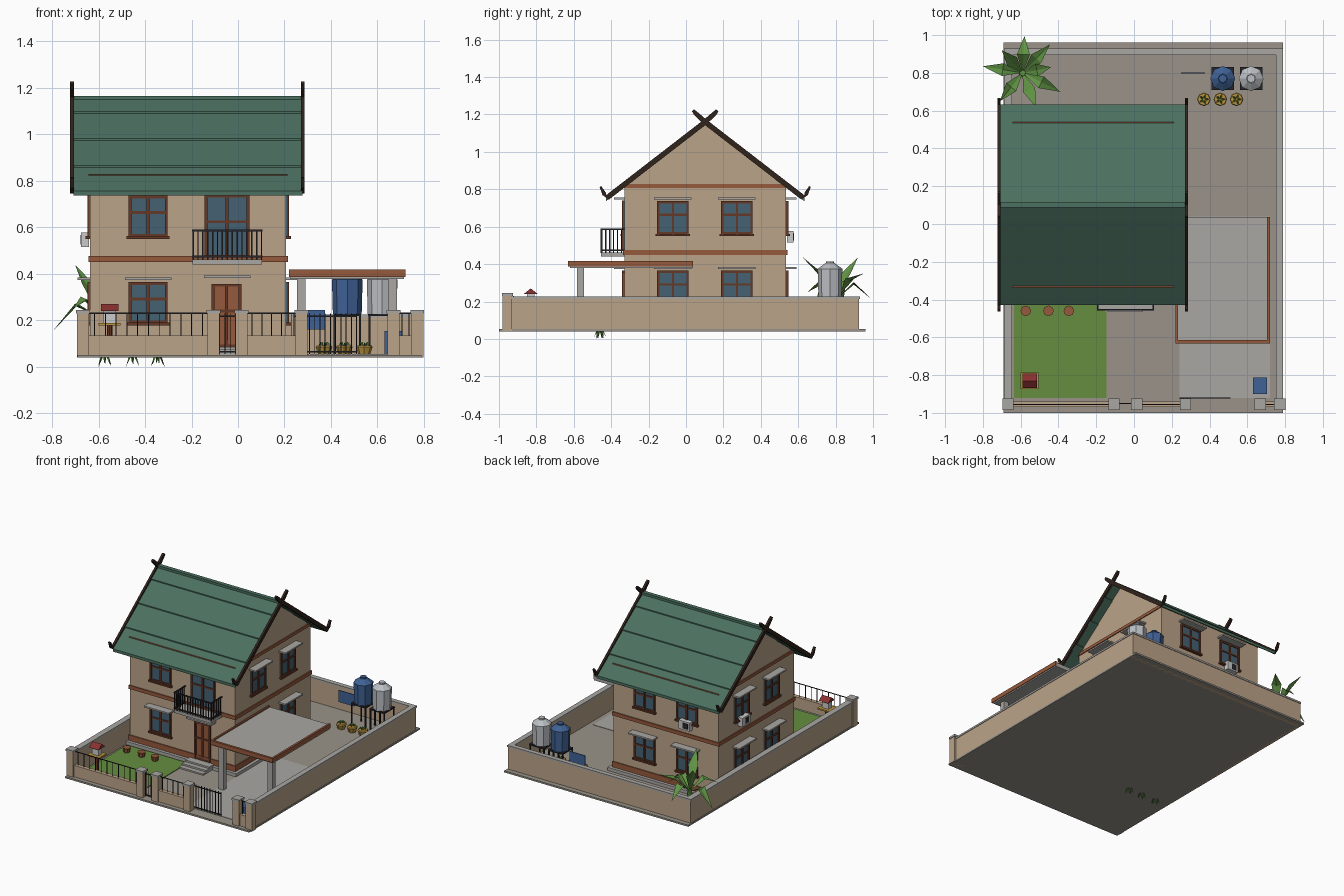
import bpy, bmesh, math
from mathutils import Matrix, Vector

if "Cube" in bpy.data.objects:
    bpy.data.objects.remove(bpy.data.objects["Cube"])

COL = dict(wall=(.50, .37, .25), roof=(.07, .16, .115), glass=(.06, .12, .17), brown=(.13, .04, .02),
           dark=(.03, .017, .012), terra=(.30, .10, .045), grey=(.40, .39, .37), paving=(.32, .29, .25),
           black=(.02, .02, .025), lawn=(.13, .27, .05), blue=(.05, .12, .30), silver=(.5, .52, .55),
           leaf=(.12, .30, .06), red=(.25, .03, .03), white=(.7, .7, .68), gold=(.5, .3, .05))
parts = {}


def bm_of(name, col):
    return parts.setdefault(name, (bmesh.new(), col))[0]


def box(name, col, x0, x1, y0, y1, z0, z1):
    m = Matrix.Translation(((x0 + x1) / 2, (y0 + y1) / 2, (z0 + z1) / 2))
    m = m @ Matrix.Diagonal((abs(x1 - x0), abs(y1 - y0), abs(z1 - z0), 1))
    bmesh.ops.create_cube(bm_of(name, col), size=1, matrix=m)


def cone(name, col, x, y, z0, z1, r0, r1, n=8):
    bmesh.ops.create_cone(bm_of(name, col), cap_ends=True, segments=n, radius1=r0, radius2=r1, depth=z1 - z0,
                          matrix=Matrix.Translation((x, y, (z0 + z1) / 2)))


def prism_x(name, col, pts, x0, x1):
    """Extrude a (y, z) profile along x."""
    bm = bm_of(name, col)
    a = [bm.verts.new((x0, y, z)) for y, z in pts]
    b = [bm.verts.new((x1, y, z)) for y, z in pts]
    bm.faces.new(a)
    bm.faces.new(b[::-1])
    for i in range(len(pts)):
        j = (i + 1) % len(pts)
        bm.faces.new((a[j], a[i], b[i], b[j]))


def leaf(name, base, tip, width, rise):
    bm = bm_of(name, 'leaf')
    b, t = Vector(base), Vector(tip)
    side = (t - b).cross(Vector((0, 0, 1)))
    if side.length < 1e-4:
        side = Vector((1, 0, 0))
    side = side.normalized() * width / 2
    mid = b.lerp(t, .5) + Vector((0, 0, rise))
    up = Vector((0, 0, .012))
    v = [bm.verts.new(p) for p in (b, mid, t, mid + side + up, mid - side + up)]
    for f in ((0, 3, 1), (3, 2, 1), (0, 1, 4), (1, 2, 4)):
        bm.faces.new([v[i] for i in f])


# Ground, lawn, driveway
box('ground_slab', 'paving', -.69, .79, -1, .96, .04, .052)
box('lawn', 'lawn', -.635, -.145, -.92, -.37, .05, .057)
box('driveway', 'grey', .24, .72, -.92, .04, .05, .055)

# Boundary walls with coping
for n, x0, x1, y0, y1 in (('left', -.685, -.65, -.95, .925), ('right', .755, .785, -.95, .925),
                          ('back', -.685, .785, .895, .925)):
    box('boundary_wall', 'wall', x0, x1, y0, y1, .04, .215)
    box('wall_coping', 'grey', x0 - .004, x1 + .004, y0, y1 + .004, .213, .226)

# Front fence: posts, low walls, railings
for x in (-.667, -.106, .015, .273, .668, .771):
    box('fence_post', 'wall', x - .026, x + .026, -.98, -.93, .04, .232)
    box('post_cap', 'grey', x - .03, x + .03, -.985, -.925, .23, .245)
for x0, x1 in ((-.64, -.13), (.04, .25), (.69, .75)):
    box('low_wall', 'wall', x0, x1, -.97, -.94, .04, .135)
    box('fence_rail', 'black', x0, x1, -.957, -.953, .228, .233)
    n = max(2, round((x1 - x0) / .045))
    for i in range(n):
        x = x0 + (i + .5) * (x1 - x0) / n
        box('fence_rail', 'black', x - .002, x + .002, -.957, -.953, .135, .232)
# Gates
for x0, x1, y in ((-.08, -.01, -.95), (.24, .51, -.922)):
    for z in (.062, .215):
        box('gate', 'black', x0, x1, y - .003, y + .003, z, z + .006)
    n = round((x1 - x0) / .023)
    for i in range(n + 1):
        x = x0 + i * (x1 - x0) / n
        box('gate', 'black', x - .002, x + .002, y - .002, y + .002, .056, .23)

# House body with gables, bands and plinth
X0, X1, Y0, Y1, YC = -.636, .207, -.33, .535, .1025
prism_x('house_body', 'wall', [(Y0, .05), (Y1, .05), (Y1, .815), (YC, 1.145), (Y0, .815)], X0, X1)
for nm, c, e, z0, z1 in (('plinth', 'grey', .03, .05, .075), ('skirting', 'terra', .008, .075, .115),
                         ('floor_band', 'terra', .008, .45, .476), ('eaves_band', 'terra', .006, .806, .828)):
    box(nm, c, X0 - e, X1 + e, Y0 - e, Y1 + e, z0, z1)
for i in range(3):
    box('entry_steps', 'grey', -.15, .045, -.36 - .035 * (3 - i), -.34, .05, .062 + i * .012)

# Roof: overlapping courses on both slopes
K = .775


def rz(d):
    return 1.16 - K * d


for s in (-1, 1):
    for d0, d1 in ((.38, .53), (.23, .39), (.08, .24), (0, .09)):
        prism_x('roof_courses', 'roof', [(YC + s * d0, rz(d0)), (YC + s * d1, rz(d1) + .008),
                                         (YC + s * d1, rz(d1) - .012), (YC + s * d0, rz(d0) - .018)], -.708, .278)
    # Barge boards ending in crossed horns and upturned tails
    for x0 in (-.722, .27):
        path = [(-.065, 1.222), (-.05, 1.205), (0, 1.16), (.522, .757), (.54, .775), (.56, .815)]
        hw = [.008, .012, .014, .014, .011, .005]
        top, low = [], []
        for i, (d, z) in enumerate(path):
            a, b = path[max(i - 1, 0)], path[min(i + 1, len(path) - 1)]
            t = Vector((b[0] - a[0], b[1] - a[1])).normalized()
            top.append((YC + s * (d - t.y * hw[i]), z + t.x * hw[i]))
            low.append((YC + s * (d + t.y * hw[i]), z - t.x * hw[i]))
        for i in range(len(path) - 1):
            prism_x('barge_boards', 'dark', [top[i], top[i + 1], low[i + 1], low[i]], x0, x0 + .016)
box('ridge_cap', 'roof', -.708, .278, YC - .015, YC + .015, 1.145, 1.166)


# Openings: box in facade coordinates (u along wall, d outward)
def fbox(face, name, col, u0, u1, d0, d1, z0, z1):
    if face in 'FB':
        y = (lambda d: Y0 - d) if face == 'F' else (lambda d: Y1 + d)
        box(name, col, u0, u1, y(d0), y(d1), z0, z1)
    else:
        x = (lambda d: X1 + d) if face == 'R' else (lambda d: X0 - d)
        box(name, col, x(d0), x(d1), u0, u1, z0, z1)


def frame(face, nm, u, w, z0, z1, fill):
    a, b, t = u - w / 2, u + w / 2, .012
    fbox(face, nm + '_panel', fill, a, b, -.01, .004, z0, z1)
    for c in (a + t / 2, u, b - t / 2):
        fbox(face, nm + '_frame', 'brown', c - t / 2, c + t / 2, -.01, .012, z0, z1)
    for z in (z0, z0 + (z1 - z0) * .55, z1 - t):
        fbox(face, nm + '_frame', 'brown', a, b, -.01, .01, z, z + t)


def canopy(face, u, w, z):
    fbox(face, 'canopies', 'grey', u - w / 2, u + w / 2, -.01, .055, z, z + .011)


cols = {'F': (-.387,), 'B': (-.387, -.045), 'R': (-.07, .272), 'L': (-.07, .272)}
for f, us in cols.items():
    for u in us:
        for z in (.188, .56):
            frame(f, 'window', u, .168, z, z + .177, 'glass')
            fbox(f, 'window_sill', 'brown', u - .092, u + .092, -.01, .02, z - .01, z + .002)
            canopy(f, u, .2, z + .186)
frame('F', 'balcony_door', -.047, .193, .47, .74, 'glass')
frame('F', 'front_door', -.05, .128, .085, .357, 'terra')
canopy('F', -.047, .2, .383)
canopy('F', -.047, .23, .746)

# Balcony
box('balcony_slab', 'grey', -.195, .103, -.455, -.32, .44, .462)
for z in (.47, .583):
    box('balcony_rail', 'black', -.197, .105, -.457, -.449, z, z + .008)
    for x in (-.193, .101):
        box('balcony_rail', 'black', x - .004, x + .004, -.457, -.33, z, z + .008)
for i in range(15):
    x = -.193 + i * .021
    box('balcony_rail', 'black', x - .003, x + .003, -.456, -.45, .46, .585)
for i in range(6):
    for x in (-.193, .101):
        y = -.45 + i * .021
        box('balcony_rail', 'black', x - .003, x + .003, y - .003, y + .003, .46, .585)

# Air conditioners on the back and left walls
for f, u in (('B', -.387), ('L', .272)):
    fbox(f, 'air_conditioner', 'white', u - .045, u + .045, .005, .04, .515, .578)
    fbox(f, 'air_conditioner_grille', 'black', u - .03, u + .01, .039, .042, .526, .567)

# Carport
box('carport_roof', 'grey', .225, .715, -.62, .037, .378, .408)
box('carport_trim', 'terra', .22, .72, -.632, -.615, .387, .418)
box('carport_trim', 'terra', .22, .232, -.632, .037, .387, .418)
box('carport_trim', 'terra', .705, .72, -.632, .037, .387, .418)
for x in (.272, .665):
    box('carport_column', 'grey', x - .019, x + .019, -.583, -.545, .05, .38)

# Water tanks on stands
for x, c in ((.47, 'blue'), (.62, 'silver')):
    n = c + '_water_tank'
    cone(n, c, x, .77, .228, .375, .062, .066)
    cone(n, c, x, .77, .375, .405, .066, .025)
    cone(n, c, x, .77, .405, .415, .022, .022)
    box('tank_stand', 'black', x - .06, x + .06, .71, .83, .218, .228)
    for dx in (-.055, .055):
        for y in (.715, .825):
            box('tank_stand', 'black', x + dx - .004, x + dx + .004, y - .004, y + .004, .05, .22)

# Blue board and bin
box('blue_board', 'blue', .25, .375, .797, .803, .16, .245)
box('bin', 'blue', .63, .705, -.9, -.812, .05, .155)

# Pots: beside the tanks, and by the lawn with trailing leaves
for x in (.37, .457, .543):
    cone('round_pots', 'gold', x, .66, .05, .085, .024, .036)
    cone('round_pots', 'gold', x, .66, .085, .092, .036, .032)
    for k in range(5):
        a = k * 1.257
        leaf('pot_plants', (x, .66, .088), (x + .028 * math.cos(a), .66 + .028 * math.sin(a), .095), .012, .004)
for x in (-.573, -.453, -.345):
    cone('lawn_pots', 'terra', x, -.46, .052, .09, .02, .028)
    for k in range(6):
        a = k * 1.047 + x
        leaf('trailing_leaves', (x, -.46, .06),
             (x + .032 * math.cos(a), -.46 + .032 * math.sin(a), .0 + .006 * (k % 3)), .014, .0)

# Spirit house shrine
cone('shrine_post', 'brown', -.552, -.83, .05, .18, .012, .012)
box('shrine_platform', 'gold', -.6, -.505, -.873, -.787, .178, .188)
box('shrine_body', 'white', -.578, -.526, -.85, -.81, .188, .245)
prism_x('shrine_roof', 'red', [(-.868, .24), (-.792, .24), (-.83, .27)], -.59, -.514)

# Broad-leaved plant in the back corner
cone('plant_trunk', 'leaf', -.59, .80, .05, .23, .022, .016)
for tip, rise in (((-.80, .835, .15), .08), ((-.58, .995, .21), .08), ((-.445, .95, .35), .03),
                  ((-.39, .70, .22), .07), ((-.52, .62, .44), .02), ((-.71, .65, .25), .06),
                  ((-.70, .92, .438), .02), ((-.44, .83, .25), .07)):
    leaf('plant_leaves', (-.59, .80, .21), tip, .068, rise)

# Turn the collected parts into objects
mats = {}
for c, rgb in COL.items():
    mats[c] = bpy.data.materials.new(c)
    mats[c].diffuse_color = (*rgb, 1)
for name, (bm, col) in parts.items():
    bmesh.ops.recalc_face_normals(bm, faces=bm.faces)
    me = bpy.data.meshes.new(name)
    bm.to_mesh(me)
    bm.free()
    me.materials.append(mats[col])
    bpy.context.collection.objects.link(bpy.data.objects.new(name, me))

for m in bpy.data.materials:
    if m.users and not m.is_grease_pencil:
        m.use_nodes = True
        m.node_tree.nodes["Principled BSDF"].inputs["Base Color"].default_value = m.diffuse_color
